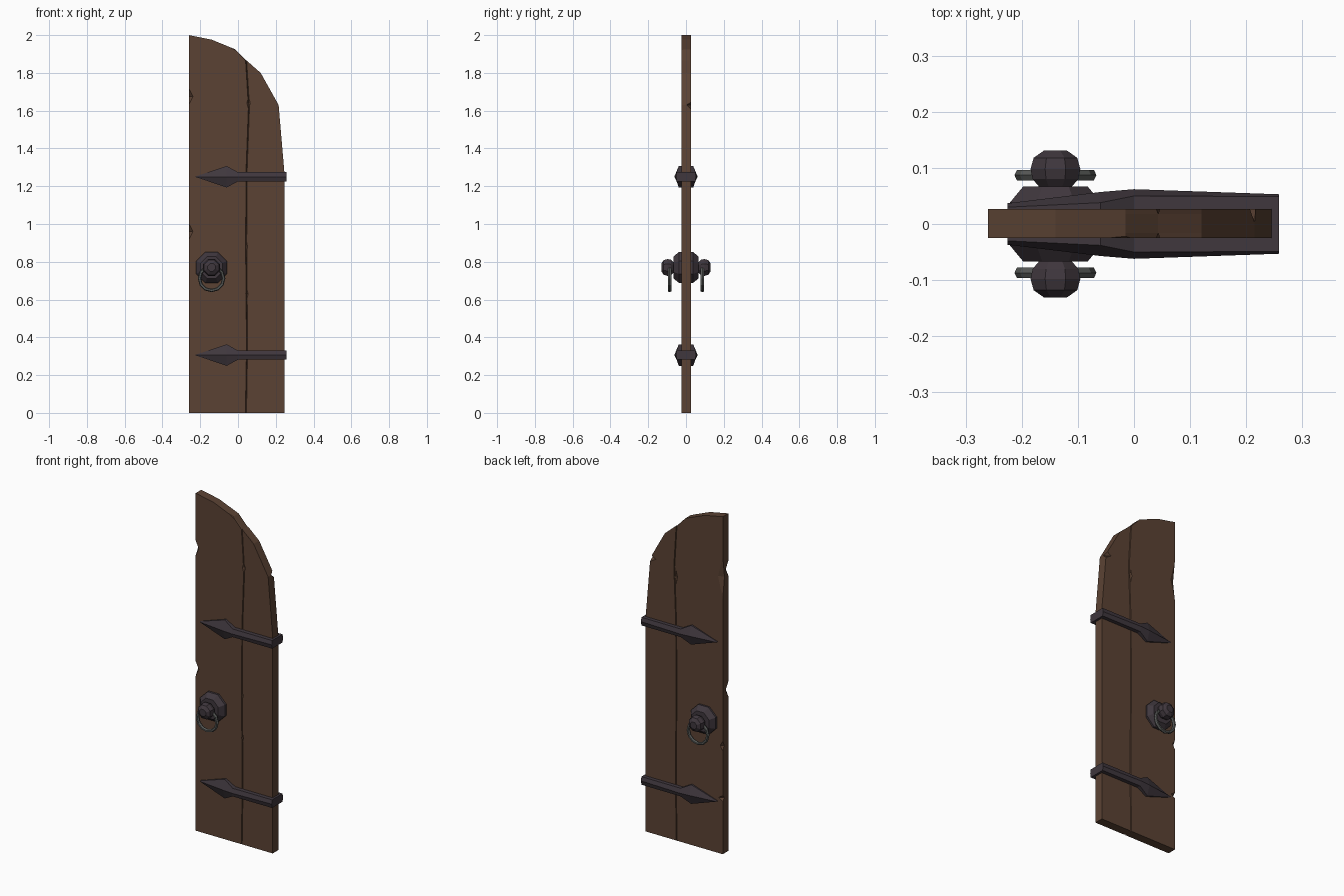
import bpy, bmesh, math
from mathutils import Matrix, Vector

if "Cube" in bpy.data.objects:
    bpy.data.objects.remove(bpy.data.objects["Cube"])


def material(name, rgb):
    m = bpy.data.materials.new(name)
    m.diffuse_color = (*rgb, 1)
    m.use_nodes = True
    m.node_tree.nodes["Principled BSDF"].inputs["Base Color"].default_value = m.diffuse_color
    return m


WOOD = material("dark brown wood", (0.105, 0.055, 0.034))
IRON = material("dark iron", (0.050, 0.038, 0.047))
STEEL = material("grey steel", (0.100, 0.105, 0.100))


def finish(bm, name, mat):
    bmesh.ops.recalc_face_normals(bm, faces=bm.faces)
    me = bpy.data.meshes.new(name)
    bm.to_mesh(me)
    bm.free()
    ob = bpy.data.objects.new(name, me)
    bpy.context.collection.objects.link(ob)
    if mat:
        me.materials.append(mat)
    return ob


def loft(rings, name, mat):
    """Skin equal-length closed sections and cap both ends."""
    bm = bmesh.new()
    vs = [[bm.verts.new(p) for p in r] for r in rings]
    n = len(rings[0])
    for a, b in zip(vs, vs[1:]):
        for i in range(n):
            j = (i + 1) % n
            bm.faces.new((a[i], a[j], b[j], b[i]))
    bm.faces.new(vs[0])
    bm.faces.new(vs[-1])
    return finish(bm, name, mat)


# Chip cutter: octahedra biting into edges and the seam
CHIPS = [
    ((-0.262, -0.026, 1.675), (0.024, 0.030, 0.050)),
    ((-0.262, -0.026, 0.960), (0.024, 0.030, 0.050)),
    ((-0.262, 0.028, 1.640), (0.035, 0.018, 0.140)),
    ((-0.262, 0.028, 0.640), (0.020, 0.016, 0.035)),
    ((-0.262, 0.028, 0.330), (0.030, 0.018, 0.020)),
    ((0.222, 0.028, 1.630), (0.045, 0.030, 0.025)),
    ((0.056, -0.026, 1.640), (0.010, 0.012, 0.035)),
    ((0.045, -0.026, 0.880), (0.007, 0.010, 0.030)),
    ((0.047, -0.026, 0.630), (0.007, 0.010, 0.030)),
    ((0.045, 0.028, 1.560), (0.009, 0.010, 0.040)),
    ((-0.005, -0.028, 1.935), (0.045, 0.016, 0.025)),
]
bm = bmesh.new()
for loc, s in CHIPS:
    px, nx, py, ny, pz, nz = [
        bm.verts.new(Vector(loc) + Vector(d) * s[k])
        for k, d in [(0, (1, 0, 0)), (0, (-1, 0, 0)), (1, (0, 1, 0)),
                     (1, (0, -1, 0)), (2, (0, 0, 1)), (2, (0, 0, -1))]]
    ring = (px, py, nx, ny)
    for i in range(4):
        bm.faces.new((ring[i], ring[(i + 1) % 4], pz))
        bm.faces.new((ring[(i + 1) % 4], ring[i], nz))
cutter = finish(bm, "chip_cutter", None)
cutter.hide_render = True

# Two planks meeting in a wobbly V-grooved seam
SEAM = [(0.042, 0.0), (0.048, 0.35), (0.043, 0.9), (0.046, 1.3), (0.058, 1.62), (0.043, 1.865)]
LEFT = [(-0.015, 1.925), (-0.14, 1.976), (-0.26, 2.0), (-0.26, 0.0)]
RIGHT = [(0.12, 1.80), (0.215, 1.63), (0.245, 1.28), (0.245, 0.0)]


def plank(name, outer, side):
    rings = []
    for y, gap in [(-0.025, 0.003), (-0.016, 0.0), (0.018, 0.0), (0.027, 0.003)]:
        rings.append([(x + side * gap, y, z) for x, z in SEAM] + [(x, y, z) for x, z in outer])
    ob = loft(rings, name, WOOD)
    mod = ob.modifiers.new("chips", 'BOOLEAN')
    mod.operation = 'DIFFERENCE'
    mod.solver = 'EXACT'
    mod.object = cutter
    dg = bpy.context.evaluated_depsgraph_get()
    me = bpy.data.meshes.new_from_object(ob.evaluated_get(dg))
    ob.modifiers.clear()
    ob.data = me
    me.materials.clear()
    me.materials.append(WOOD)
    for p in me.polygons:
        p.material_index = 0


plank("left_plank", LEFT, -1)
plank("right_plank", RIGHT, 1)
bpy.data.objects.remove(cutter)

# Arrow-headed hinge straps: x, half height, edge depth, ridge depth
STRAP = [(0.258, 0.024, 0.049, 0.053), (0.0, 0.024, 0.050, 0.062),
         (-0.06, 0.057, 0.038, 0.057), (-0.225, 0.002, 0.030, 0.037)]
for label, zc in (("lower", 0.306), ("upper", 1.25)):
    for side, s in (("front", -1), ("back", 1)):
        loft([[(x, s * 0.022, zc - h), (x, s * e, zc - h), (x, s * r, zc),
               (x, s * e, zc + h), (x, s * 0.022, zc + h)] for x, h, e, r in STRAP],
             f"{label}_{side}_strap", IRON)
    # Wrap around the hinge edge
    loft([[(x, -0.049, zc - 0.024), (x, 0.049, zc - 0.024),
           (x, 0.049, zc + 0.024), (x, -0.049, zc + 0.024)] for x in (0.243, 0.258)],
         f"{label}_strap_wrap", IRON)

# Knockers: octagonal plate with knob, and a hanging ring, on both sides
KX, KZ = -0.14, 0.77
KNOB = [(0.088, 0.022), (0.088, 0.038), (0.062, 0.067), (0.032, 0.067),
        (0.044, 0.080), (0.048, 0.098), (0.042, 0.118), (0.022, 0.131)]
for side, s in (("front", -1), ("back", 1)):
    loft([[(KX + r * math.cos((i + 0.5) * math.pi / 4), s * y,
            KZ + r * math.sin((i + 0.5) * math.pi / 4)) for i in range(8)]
          for r, y in KNOB], f"{side}_knocker_plate", IRON)
    bm = bmesh.new()
    N, M = 12, 6
    vs = [[bm.verts.new((KX + (0.064 + 0.009 * math.cos(b)) * math.cos(a),
                         s * 0.087 + 0.011 * math.sin(b),
                         0.712 + (0.064 + 0.009 * math.cos(b)) * math.sin(a)))
           for b in (j * math.tau / M for j in range(M))]
          for a in (i * math.tau / N for i in range(N))]
    for i in range(N):
        for j in range(M):
            bm.faces.new((vs[i][j], vs[(i + 1) % N][j],
                          vs[(i + 1) % N][(j + 1) % M], vs[i][(j + 1) % M]))
    finish(bm, f"{side}_knocker_ring", STEEL)
